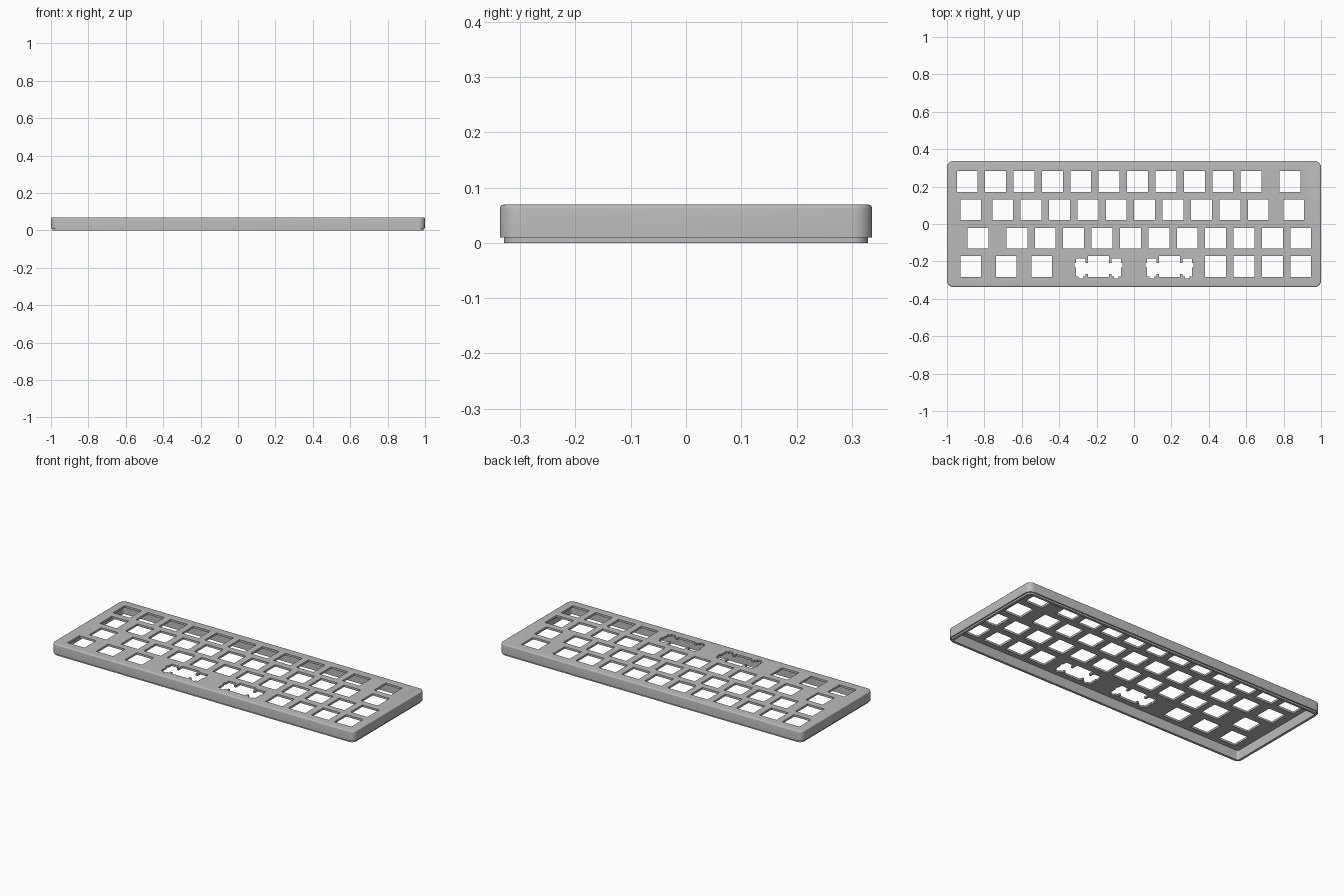
import bpy
import bmesh
from math import cos, sin, pi, radians

default = bpy.data.objects.get("Cube")
if default:
    bpy.data.objects.remove(default, do_unlink=True)

UNIT = 0.1518            # key pitch
MM = UNIT / 19.05        # one millimetre in model units
HALF_X, HALF_Y, RADIUS = 1.0, 0.337, 0.035
TOP, PLATE = 0.069, 0.012

grey = bpy.data.materials.new("case_grey")
grey.use_nodes = True
colour = (0.5, 0.5, 0.5, 1)
grey.diffuse_color = colour
grey.node_tree.nodes["Principled BSDF"].inputs["Base Color"].default_value = colour


def make_object(name, bm):
    bmesh.ops.recalc_face_normals(bm, faces=bm.faces)
    mesh = bpy.data.meshes.new(name)
    bm.to_mesh(mesh)
    bm.free()
    mesh.materials.append(grey)
    obj = bpy.data.objects.new(name, mesh)
    bpy.context.collection.objects.link(obj)
    return obj


def ring(bm, inset, z, steps=8):
    """Rounded rectangle of vertices, inset from the case outline."""
    r = max(RADIUS - inset, 0.008)
    verts = []
    for corner, (sx, sy) in enumerate([(1, 1), (-1, 1), (-1, -1), (1, -1)]):
        cx, cy = sx * (HALF_X - inset - r), sy * (HALF_Y - inset - r)
        for i in range(steps + 1):
            a = (corner + i / steps) * pi / 2
            verts.append(bm.verts.new((cx + r * cos(a), cy + r * sin(a), z)))
    return verts


def extrude_outline(bm, points, x, y):
    """Prism through the plate from a flat outline."""
    low = [bm.verts.new((x + px, y + py, TOP - 0.03)) for px, py in points]
    face = bm.faces.new(low)
    grown = bmesh.ops.extrude_face_region(bm, geom=[face])
    moved = [v for v in grown["geom"] if isinstance(v, bmesh.types.BMVert)]
    bmesh.ops.translate(bm, verts=moved, vec=(0, 0, 0.06))


# Case shell: cavity, locating lip, outer wall, rounded top edge
bm = bmesh.new()
BEVEL = 0.007
profile = [(0.022, TOP - PLATE), (0.022, 0), (0.0075, 0), (0.0075, 0.01), (0, 0.01)]
for i in range(5):
    a = i / 4 * pi / 2
    profile.append((BEVEL * (1 - cos(a)), TOP - BEVEL * (1 - sin(a))))
rings = [ring(bm, inset, z) for inset, z in profile]
for a, b in zip(rings, rings[1:]):
    n = len(a)
    for i in range(n):
        j = (i + 1) % n
        bm.faces.new((a[i], a[j], b[j], b[i]))
bm.faces.new(rings[0])
bm.faces.new(rings[-1])
case = make_object("keyboard_case", bm)

# Switch opening, and a wide opening with stabiliser slots (millimetres)
square = [(-7, -7), (7, -7), (7, 7), (-7, 7)]
half = [(7, -7), (7, -4.86), (8.6, -4.86), (8.6, -6.77), (10.4, -6.77),
        (10.4, -7.97), (13.4, -7.97), (13.4, -6.77), (15.2, -6.77),
        (15.2, -0.5), (16, -0.5), (16, 2.3), (15.2, 2.3), (15.2, 5.5),
        (8.6, 5.5), (8.6, 2.3), (7, 2.3), (7, 7)]
wide = half + [(-x, y) for x, y in reversed(half)]

# Key widths per row, back to front
rows = [
    [1] * 11 + [1.75],
    [1.25] + [1] * 10 + [1.5],
    [1.75] + [1] * 11,
    [1.25] * 3 + [2.75, 2.25] + [1] * 4,
]
bm = bmesh.new()
for r, widths in enumerate(rows):
    x = -sum(widths) / 2
    for w in widths:
        outline = wide if w >= 2 else square
        extrude_outline(bm, [(px * MM, py * MM) for px, py in outline],
                        (x + w / 2) * UNIT, (1.5 - r) * UNIT)
        x += w
cutter = make_object("key_opening_cutter", bm)
cutter.hide_render = True

# Cut the openings, then drop the helper
cut = case.modifiers.new("key_openings", "BOOLEAN")
cut.operation = "DIFFERENCE"
cut.solver = "EXACT"
cut.object = cutter
bpy.ops.object.select_all(action="DESELECT")
case.select_set(True)
bpy.context.view_layer.objects.active = case
bpy.ops.object.modifier_apply(modifier=cut.name)
bpy.data.objects.remove(cutter, do_unlink=True)
bpy.ops.object.shade_smooth_by_angle(angle=radians(30))
